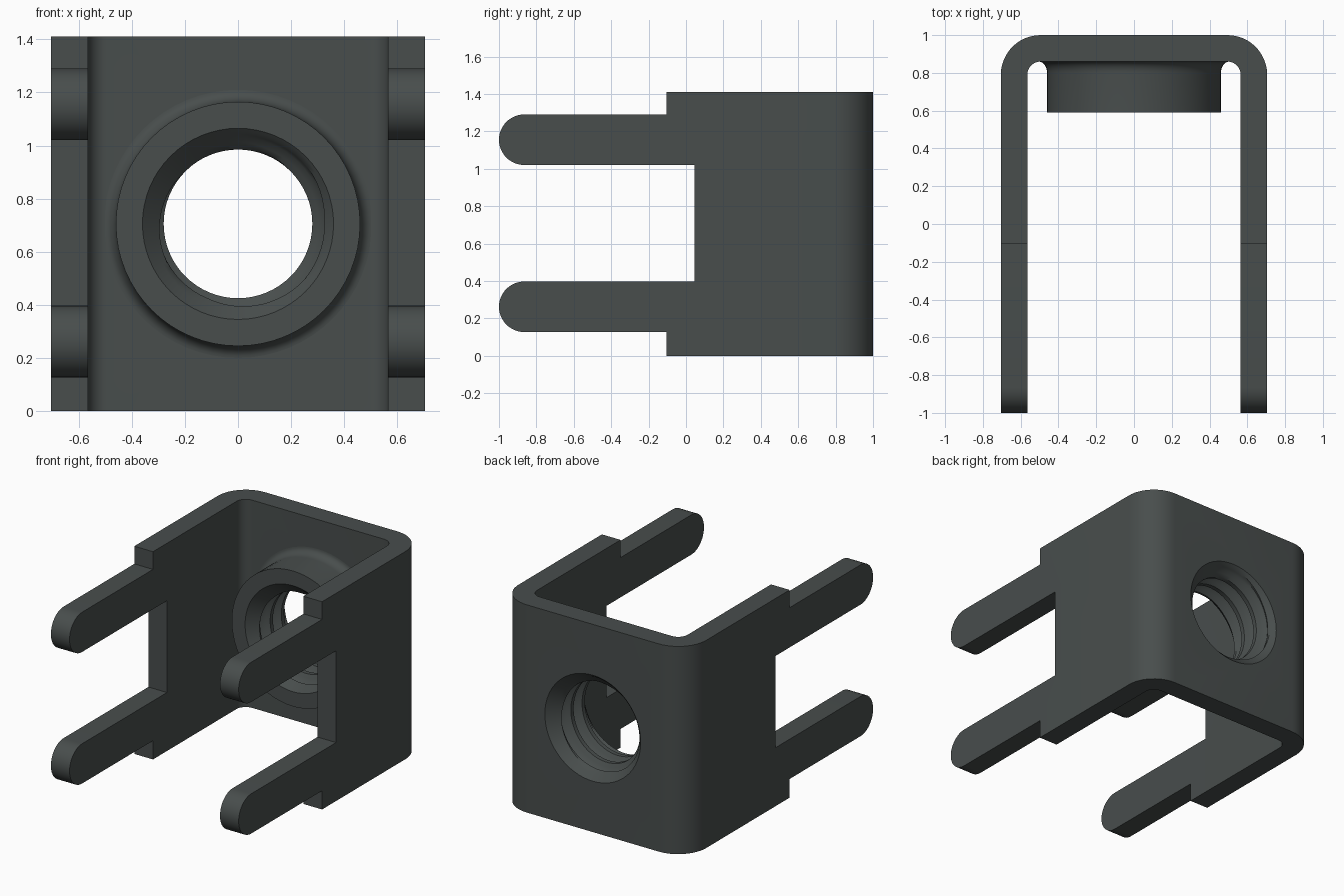
import bpy, bmesh
from math import cos, sin, pi, radians

cube = bpy.data.objects.get("Cube")
if cube:
    bpy.data.objects.remove(cube, do_unlink=True)

HALF_W, WALL, HEIGHT = 0.705, 0.14, 1.41
BEND_X, BEND_Y = 0.495, 0.79          # shared centre of inner and outer bends
HOLE_Z, HOLE_R = HEIGHT / 2, 0.36
SEG = 64

steel = bpy.data.materials.new("dark grey steel")
steel.use_nodes = True
colour = (0.065, 0.075, 0.073, 1)
steel.diffuse_color = colour
steel.node_tree.nodes["Principled BSDF"].inputs["Base Color"].default_value = colour


def make_object(name, bm):
    bmesh.ops.recalc_face_normals(bm, faces=bm.faces)
    mesh = bpy.data.meshes.new(name)
    bm.to_mesh(mesh)
    bm.free()
    mesh.materials.append(steel)
    obj = bpy.data.objects.new(name, mesh)
    bpy.context.collection.objects.link(obj)
    return obj


def prism(name, points, shift):
    """Extrude a closed outline of 3D points along a vector."""
    bm = bmesh.new()
    face = bm.faces.new([bm.verts.new(p) for p in points])
    out = bmesh.ops.extrude_face_region(bm, geom=[face])
    moved = [v for v in out["geom"] if isinstance(v, bmesh.types.BMVert)]
    bmesh.ops.translate(bm, verts=moved, vec=shift)
    return make_object(name, bm)


def arc(cx, cy, r, a0, a1, n=12):
    return [(cx + r * cos(radians(a0 + (a1 - a0) * i / n)),
             cy + r * sin(radians(a0 + (a1 - a0) * i / n))) for i in range(n + 1)]


def select_only(obj):
    bpy.ops.object.select_all(action='DESELECT')
    obj.select_set(True)
    bpy.context.view_layer.objects.active = obj


def boolean(obj, cutter, operation):
    mod = obj.modifiers.new("cut", 'BOOLEAN')
    mod.operation, mod.solver, mod.object = operation, 'EXACT', cutter
    select_only(obj)
    bpy.ops.object.modifier_apply(modifier=mod.name)
    bpy.data.objects.remove(cutter, do_unlink=True)


# Bent U-shaped strip, seen from above
outer_r, inner_r = HALF_W - BEND_X, HALF_W - WALL - BEND_X
plan = ([(HALF_W, -1.2)]
        + arc(BEND_X, BEND_Y, outer_r, 0, 90) + arc(-BEND_X, BEND_Y, outer_r, 90, 180)
        + [(-HALF_W, -1.2), (WALL - HALF_W, -1.2)]
        + arc(-BEND_X, BEND_Y, inner_r, 180, 90) + arc(BEND_X, BEND_Y, inner_r, 90, 0)
        + [(HALF_W - WALL, -1.2)])
bracket = prism("bracket", [(x, y, -0.1) for x, y in plan], (0, 0, HEIGHT + 0.2))

# Side outline with shoulders, centre notch and round-ended pins
PIN_R, SHOULDER, NOTCH = 0.135, -0.105, 0.045
low, high = 0.262, 1.155
side = ([(1.2, 0), (SHOULDER, 0), (SHOULDER, low - PIN_R)]
        + arc(PIN_R - 1, low, PIN_R, 270, 90, 24)
        + [(NOTCH, low + PIN_R), (NOTCH, high - PIN_R)]
        + arc(PIN_R - 1, high, PIN_R, 270, 90, 24)
        + [(SHOULDER, high + PIN_R), (SHOULDER, HEIGHT), (1.2, HEIGHT)])
boolean(bracket, prism("side_outline", [(-1, y, z) for y, z in side], (2, 0, 0)), 'INTERSECT')

# Round hole in the back wall
ring = [(HOLE_R * cos(2 * pi * i / SEG), 0.7, HOLE_Z + HOLE_R * sin(2 * pi * i / SEG))
        for i in range(SEG)]
boolean(bracket, prism("hole_cutter", ring, (0, 0.5, 0)), 'DIFFERENCE')

# Collar with a filleted root and a helical threaded bore
FRONT, BACK, PITCH, COLLAR_R = 0.59, 1.0, 0.12, 0.46
fillet = [(0.86 - 0.06 + 0.06 * sin(a), COLLAR_R + 0.045 * (1 - cos(a)))
          for a in [i * pi / 16 for i in range(8, -1, -1)]]


def collar_column(i):
    """Closed (y, radius) section at step i around the axis."""
    section = fillet + [(FRONT, COLLAR_R), (FRONT, HOLE_R)]
    for j in range(41):
        y = FRONT - 0.01 + PITCH * (j / 8 - i / SEG)
        y = min(BACK, max(FRONT, y))
        groove = 0.28 + 0.055 * min(1, max(0, 1.25 - 0.42 * abs(j % 8 - 4)))
        chamfer = HOLE_R - min(y - FRONT, BACK - y)
        section.append((y, max(groove, chamfer)))
    return section + [(BACK, HOLE_R), (0.86, HOLE_R)]


bm = bmesh.new()
columns = []
for i in range(SEG + 1):
    t = 2 * pi * i / SEG
    columns.append([bm.verts.new((r * cos(t), y, HOLE_Z + r * sin(t)))
                    for y, r in collar_column(i)])
for a, b in zip(columns, columns[1:]):
    for k in range(len(a)):
        m = (k + 1) % len(a)
        bm.faces.new((a[k], a[m], b[m], b[k]))
bmesh.ops.remove_doubles(bm, verts=bm.verts, dist=1e-4)
collar = make_object("threaded_collar", bm)

for obj in (bracket, collar):
    select_only(obj)
    bpy.ops.object.shade_smooth_by_angle(angle=radians(30))
